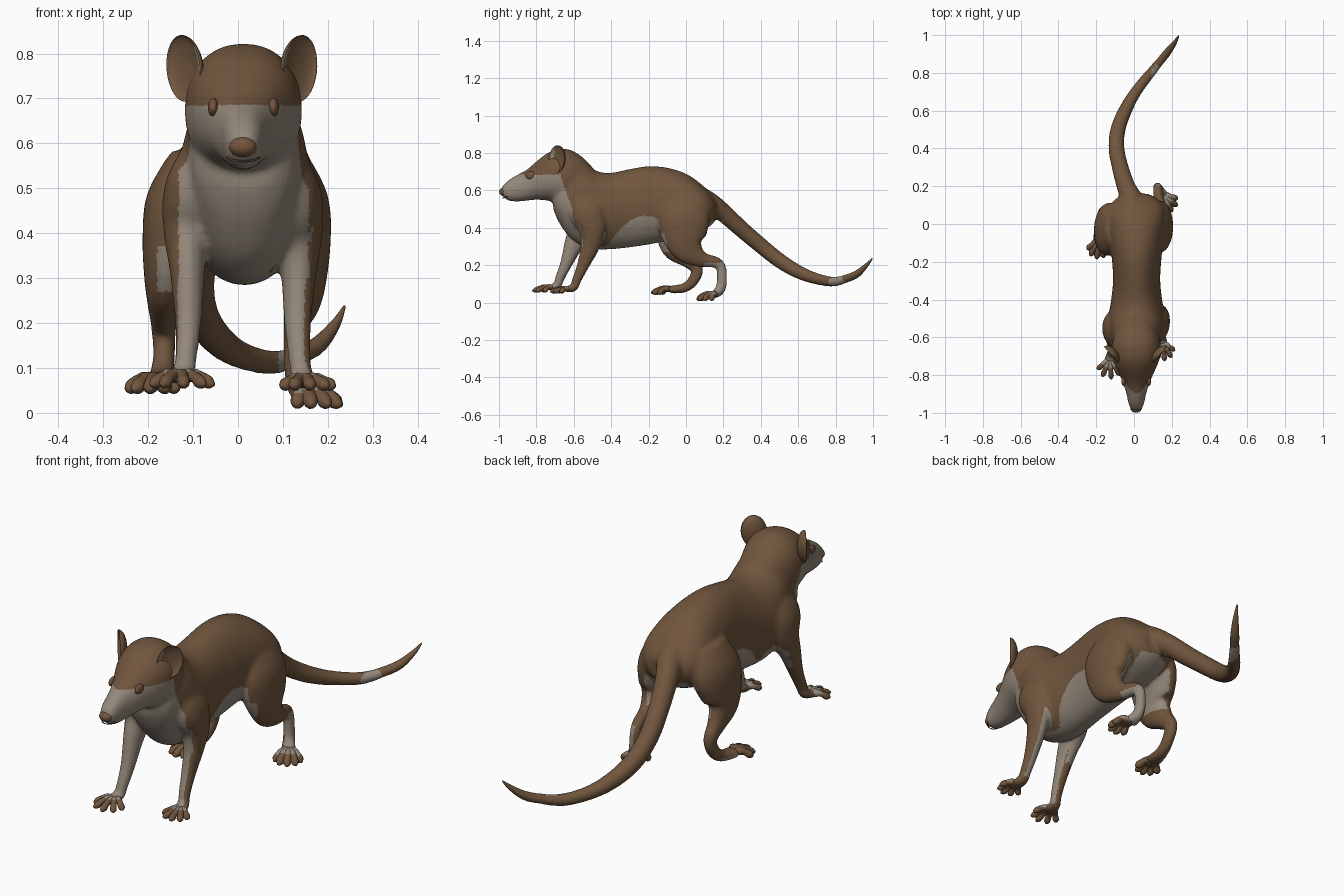
import bpy, bmesh, math
from mathutils import Vector, Matrix

cube = bpy.data.objects.get("Cube")
if cube:
    bpy.data.objects.remove(cube, do_unlink=True)


def material(name, rgb):
    mat = bpy.data.materials.new(name)
    mat.use_nodes = True
    mat.diffuse_color = (*rgb, 1)
    node = next(n for n in mat.node_tree.nodes if n.type == 'BSDF_PRINCIPLED')
    node.inputs["Base Color"].default_value = (*rgb, 1)
    node.inputs["Roughness"].default_value = 0.8
    return mat


BROWN = material("brown fur", (0.163, 0.092, 0.047))
PALE = material("pale fur", (0.295, 0.245, 0.195))
NOSE = material("nose brown", (0.175, 0.092, 0.048))
DARK = material("dark brown", (0.09, 0.055, 0.035))


def smooth_path(points, steps=4):
    """Catmull-Rom interpolation of tuples of any length."""
    out = []
    last = len(points) - 1
    for i in range(last):
        a, b, c, d = (points[max(0, min(last, i + k))] for k in (-1, 0, 1, 2))
        for s in range(steps):
            t = s / steps
            out.append([0.5 * (2 * q + (r - p) * t + (2 * p - 5 * q + 4 * r - w) * t * t
                               + (3 * q - p - 3 * r + w) * t ** 3)
                        for p, q, r, w in zip(a, b, c, d)])
    out.append(list(points[-1]))
    return out


def tube(bm, points, sides=20, upright=False, square=1.0):
    """Loft ellipses; each point is x, y, z, sideways radius, other radius."""
    path = smooth_path(points)
    rings = []
    for i, (x, y, z, ru, rv) in enumerate(path):
        before, after = path[max(i - 1, 0)], path[min(i + 1, len(path) - 1)]
        t = Vector((0, 1, 0)) if upright else (Vector(after[:3]) - Vector(before[:3])).normalized()
        u = Vector((1, 0, 0))
        u = (u - t * u.dot(t)).normalized()
        v = t.cross(u)
        ring = []
        for k in range(sides):
            a = math.tau * k / sides
            c, s = math.cos(a), math.sin(a)
            c = math.copysign(abs(c) ** square, c)
            s = math.copysign(abs(s) ** square, s)
            ring.append(bm.verts.new(Vector((x, y, z)) + u * (ru * c) + v * (rv * s)))
        rings.append(ring)
    for a, b in zip(rings, rings[1:]):
        for k in range(sides):
            n = (k + 1) % sides
            bm.faces.new((a[k], a[n], b[n], b[k]))
    bm.faces.new(rings[0])
    bm.faces.new(rings[-1])


def slices(rows, centre):
    """Turn y, bottom, top, half width rows into loft points."""
    return [(centre, y, (lo + hi) / 2, w, (hi - lo) / 2) for y, lo, hi, w in rows]


def finish(bm, name, mats):
    bmesh.ops.recalc_face_normals(bm, faces=bm.faces[:])
    for f in bm.faces:
        f.smooth = True
    mesh = bpy.data.meshes.new(name)
    bm.to_mesh(mesh)
    bm.free()
    for m in mats:
        mesh.materials.append(m)
    obj = bpy.data.objects.new(name, mesh)
    bpy.context.scene.collection.objects.link(obj)
    return obj


def ellipsoid(name, centre, size, mat):
    bm = bmesh.new()
    bmesh.ops.create_uvsphere(bm, u_segments=20, v_segments=12, radius=1,
                              matrix=Matrix.Translation(centre) @ Matrix.Diagonal((*size, 1)))
    return finish(bm, name, [mat])


# Torso and head
skin = bmesh.new()
tube(skin, slices([
    (-0.71, .50, .60, .07), (-0.68, .43, .68, .108), (-0.62, .345, .78, .128),
    (-0.55, .30, .76, .143), (-0.48, .285, .705, .147), (-0.4, .285, .695, .135),
    (-0.3, .295, .715, .125), (-0.2, .31, .73, .13), (-0.1, .33, .722, .14),
    (0, .35, .69, .15), (.08, .38, .635, .148), (.13, .41, .585, .115), (.16, .44, .545, .06)],
    .014), 32, True)
tube(skin, slices([
    (-0.985, .572, .622, .027), (-0.95, .545, .655, .042), (-0.9, .54, .685, .052),
    (-0.85, .545, .712, .068), (-0.8, .55, .755, .088), (-0.74, .545, .80, .115),
    (-0.68, .53, .82, .13), (-0.62, .52, .818, .127), (-0.55, .52, .775, .105),
    (-0.48, .55, .70, .08)], .012), 32, True, .92)

# Front legs: the right one reaches further forward
fore = [(.095, -.53, .575, .045, .08), (.13, -.53, .49, .056, .095), (.137, -.50, .40, .052, .075),
        (.135, -.51, .31, .04, .055), (.133, -.55, .20, .031, .034), (.137, -.585, .12, .026, .026),
        (.143, -.60, .08, .028, .022), (.148, -.64, .07, .038, .017)]
tube(skin, fore)
tube(skin, [(.022 - x, y - .09 * max(0, min(1, (.55 - z) / .25)), z + .01, a, b) for x, y, z, a, b in fore])

# Hind legs: the left one is stretched back
tube(skin, [(.10, -.02, .57, .05, .10), (.13, -.015, .47, .072, .14), (.143, -.01, .37, .064, .128),
            (.15, .01, .29, .046, .09), (.14, .08, .232, .035, .045), (.126, .17, .212, .026, .03),
            (.124, .192, .16, .024, .028), (.13, .185, .075, .026, .029), (.15, .15, .042, .038, .022)])
tube(skin, [(-.10, -.02, .57, .05, .10), (-.13, -.025, .47, .075, .14), (-.148, -.04, .38, .066, .128),
            (-.16, -.04, .30, .05, .095), (-.165, .015, .23, .035, .05), (-.165, .06, .18, .028, .034),
            (-.165, .04, .12, .026, .031), (-.172, -.01, .078, .03, .026), (-.183, -.09, .07, .042, .021)])

# Tail, blending into the rump
tail = [(0, .06, .57, .06), (-.012, .13, .53, .058), (-.043, .2, .48, .05), (-.073, .3, .39, .045),
        (-.093, .4, .305, .043), (-.085, .5, .225, .041), (-.047, .6, .165, .037), (.01, .7, .127, .031),
        (.088, .8, .113, .027), (.17, .9, .145, .02), (.215, .96, .195, .012), (.237, .996, .237, .003)]
tail = [(*p, p[3]) for p in tail]
tube(skin, tail[:-2])
bm = bmesh.new()
tube(bm, [(*tail[-4][:3], .02, .02)] + tail[-3:])
finish(bm, "tail_tip", [BROWN])

# Fuse the parts into one continuous skin
shell = finish(skin, "body_cage", [])
remesh = shell.modifiers.new("fuse", 'REMESH')
remesh.mode = 'VOXEL'
remesh.voxel_size = 0.008
relax = shell.modifiers.new("relax", 'SMOOTH')
relax.factor = 0.5
relax.iterations = 18
graph = bpy.context.evaluated_depsgraph_get()
body_mesh = bpy.data.meshes.new_from_object(shell.evaluated_get(graph))
bpy.data.objects.remove(shell, do_unlink=True)
body = bpy.data.objects.new("body", body_mesh)
bpy.context.scene.collection.objects.link(body)


def is_pale(p, n):
    """Pale muzzle, throat, belly, inner legs and left hock."""
    inward = -n.x * math.copysign(1, p.x)
    if p.y < -0.91:
        return True
    if p.y < -0.43:
        if p.z < 0.085:
            return n.z > 0.5
        if p.z > 0.3 and p.z < 0.685 and p.y < -0.675 + (0.69 - p.z) * 0.35:
            return p.z > 0.56 or -0.132 < p.x < 0.158
        if p.z < 0.38 and p.x > 0:
            return inward > -0.5
        if p.z < 0.42:
            edge = max(-0.2, min(0.3, 0.5 - 2 * p.z))
            return n.y - 0.8 * inward < edge or (n.z < -0.4 and p.z > 0.25)
    if p.y > 0.2 and p.z > 0.23:
        return False
    if p.z < 0.27:
        hock = p.x > 0.09 and p.y > 0.1 and p.z < 0.215 and inward < 0.3
        sole = p.x < 0 and p.y < 0.1 and p.z < 0.075 and inward < -0.3
        return hock or sole
    if abs(p.x) < 0.155 and p.z < 0.30 + 0.165 * (1 - ((p.y + 0.22) / 0.2) ** 2):
        return True
    if p.z < 0.37 and p.y < -0.1 and n.y < -0.6 and abs(p.x) < 0.18:
        return True
    return p.z < 0.44 and (inward > 0.25 or abs(p.x) < 0.08)


body_mesh.materials.clear()
body_mesh.materials.append(BROWN)
body_mesh.materials.append(PALE)
for poly in body_mesh.polygons:
    poly.use_smooth = True
    poly.material_index = int(is_pale(poly.center, poly.normal))


# Toes: five to a foot, fanned about a heading, pale near the base
def toes(name, base, heading, length, fan, drop, thick, pale):
    bm = bmesh.new()
    base = Vector(base)
    for k in range(5):
        a = math.radians(heading + (k - 2) * fan)
        way = Vector((math.sin(a), -math.cos(a), 0))
        reach = length * (0.8, 0.95, 1, 0.95, 0.8)[k]
        pts = []
        for t, lift, r in ((0, 0, .85), (.35, .007, 1), (.6, .003, .85),
                           (.85, -drop * .7, .95), (1, -drop, .3)):
            p = base + way * (reach * t)
            pts.append((p.x, p.y, p.z + lift, r * thick, r * thick))
        tube(bm, pts, 10)
    for f in bm.faces:
        c = f.calc_center_median()
        f.material_index = int(c.z > base.z and (c - base).length < pale * length)
    finish(bm, name, [BROWN, PALE])


toes("left_front_toes", (.148, -.622, .068), 8, .105, 23, .008, .015, .5)
toes("right_front_toes", (-.128, -.71, .077), 4, .112, 26, .014, .015, .5)
toes("left_hind_toes", (.148, .16, .04), 30, .11, 21, .023, .017, .65)
toes("right_hind_toes", (-.182, -.075, .068), -8, .112, 20, .016, .017, 0)

# Ears: thin cupped shells opening forward and outward
for side, name, x in ((1, "left_ear", .139), (-1, "right_ear", -.122)):
    bm = bmesh.new()
    bmesh.ops.create_uvsphere(bm, u_segments=28, v_segments=16, radius=1)
    for f in bm.faces:
        c = f.calc_center_median()
        f.material_index = int(c.y < 0 and c.x * side < -0.55)
    for v in bm.verts:
        if v.co.y < 0:
            v.co.y *= -0.55
    bmesh.ops.transform(bm, verts=bm.verts[:], matrix=(
        Matrix.Translation((x, -.692, .767)) @ Matrix.Rotation(side * .85, 4, 'Z')
        @ Matrix.Rotation(side * .2, 4, 'Y') @ Matrix.Diagonal((.056, .035, .075, 1))))
    finish(bm, name, [BROWN, PALE])

# Eyes, nose and mouth
for side, name in ((1, "left_eye"), (-1, "right_eye")):
    ellipsoid(name, (.012 + side * .067, -.828, .68), (.012, .03, .021), NOSE)
ellipsoid("nose", (.011, -.974, .592), (.031, .025, .023), NOSE)
bm = bmesh.new()
lips = [(-.024, -.955, .568), (-.01, -.972, .562), (.012, -.98, .56), (.034, -.972, .562), (.048, -.955, .568)]
tube(bm, [(*p, .0025, .0025) for p in lips], 8)
finish(bm, "mouth", [DARK])
